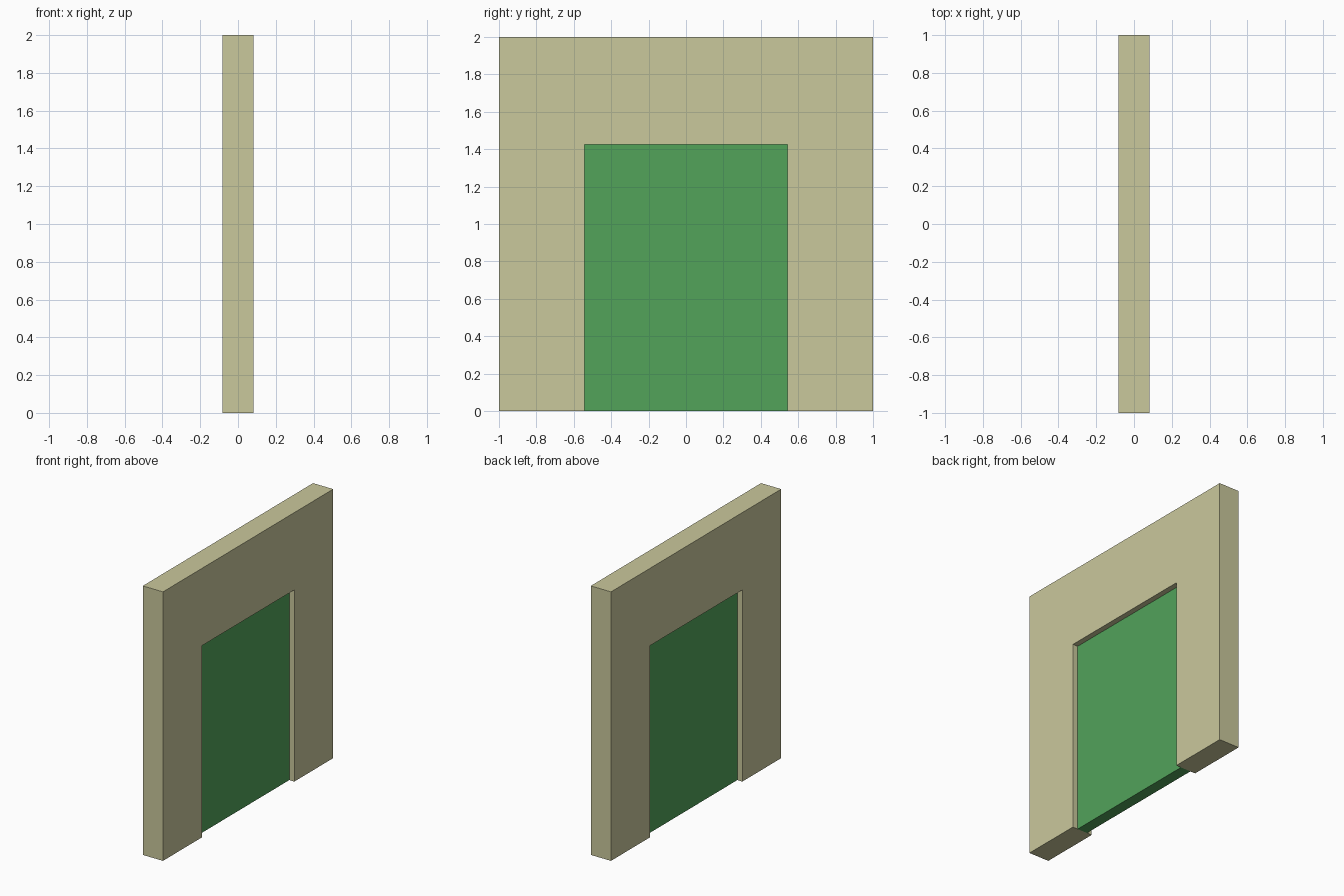
import bpy
import bmesh

cube = bpy.data.objects.get("Cube")
if cube:
    bpy.data.objects.remove(cube, do_unlink=True)

WALL_HALF, WALL_TOP, WALL_THICK = 1.0, 2.0, 0.166
DOOR_HALF, DOOR_TOP, DOOR_THICK = 0.543, 1.425, 0.083


def make_material(name, color):
    mat = bpy.data.materials.new(name)
    mat.use_nodes = True
    mat.diffuse_color = color
    mat.node_tree.nodes["Principled BSDF"].inputs["Base Color"].default_value = color
    return mat


def extrude_profile(name, profile, thickness, mat):
    """Extrude a (y, z) outline along x, centred on x = 0."""
    bm = bmesh.new()
    face = bm.faces.new([bm.verts.new((-thickness / 2, y, z)) for y, z in profile])
    result = bmesh.ops.extrude_face_region(bm, geom=[face])
    moved = [v for v in result["geom"] if isinstance(v, bmesh.types.BMVert)]
    bmesh.ops.translate(bm, verts=moved, vec=(thickness, 0, 0))
    bmesh.ops.recalc_face_normals(bm, faces=bm.faces)
    mesh = bpy.data.meshes.new(name)
    bm.to_mesh(mesh)
    bm.free()
    mesh.materials.append(mat)
    obj = bpy.data.objects.new(name, mesh)
    bpy.context.collection.objects.link(obj)
    return obj


beige = make_material("beige_plaster", (0.591, 0.578, 0.333, 1))
green = make_material("green_paint", (0.084, 0.366, 0.102, 1))

# Wall with a doorway open at the floor
half_outline = [(DOOR_HALF, DOOR_TOP), (DOOR_HALF, 0), (WALL_HALF, 0), (WALL_HALF, WALL_TOP)]
mirrored = [(-y, z) for y, z in reversed(half_outline)]
extrude_profile("wall", half_outline + mirrored, WALL_THICK, beige)

# Door panel, recessed equally on both sides
door_outline = [(-DOOR_HALF, 0), (DOOR_HALF, 0), (DOOR_HALF, DOOR_TOP), (-DOOR_HALF, DOOR_TOP)]
extrude_profile("door", door_outline, DOOR_THICK, green)
